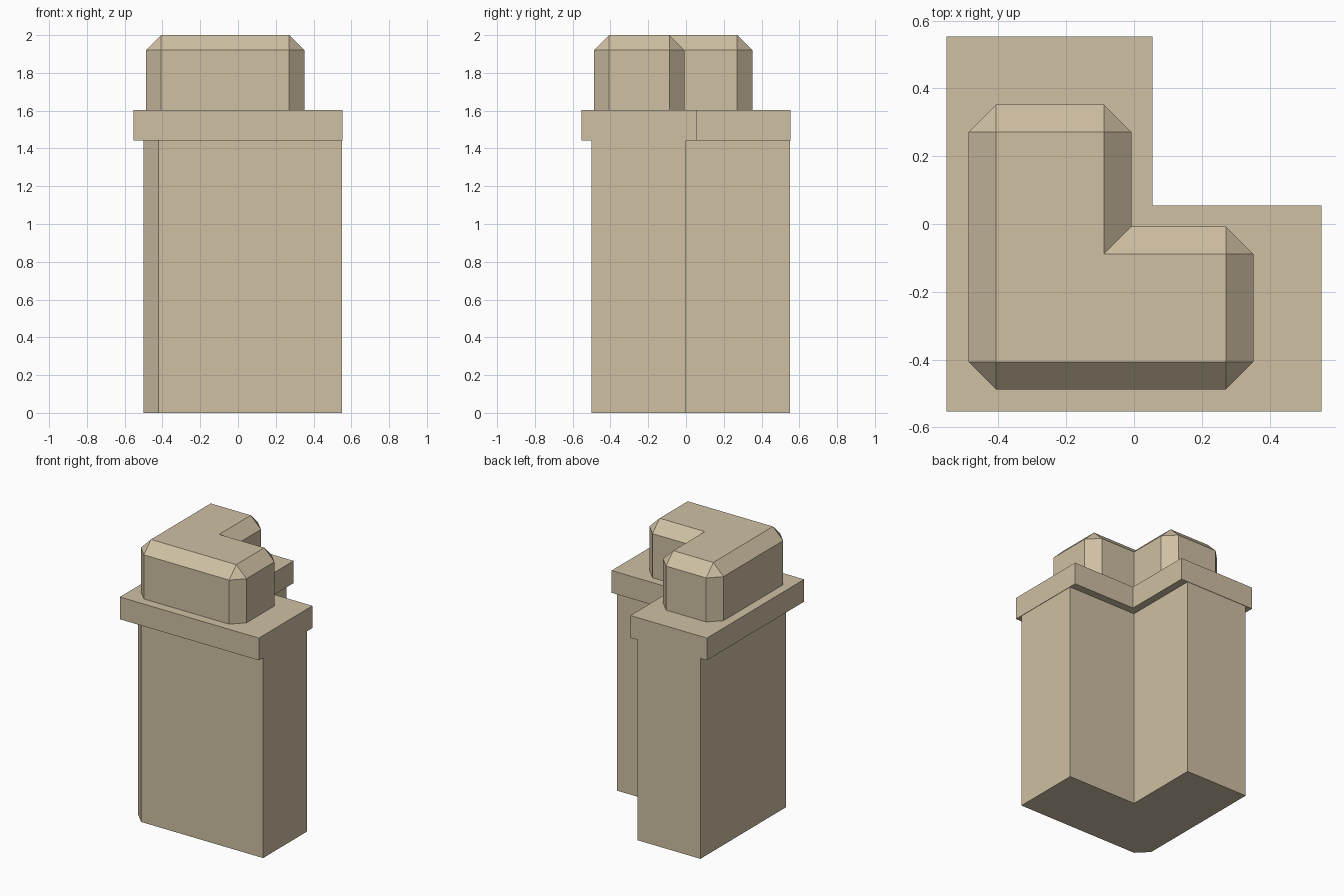
import bpy, bmesh

if "Cube" in bpy.data.objects:
    bpy.data.objects.remove(bpy.data.objects["Cube"])

stone = bpy.data.materials.new("tan stone")
stone.diffuse_color = (0.62, 0.525, 0.365, 1)
stone.use_nodes = True
stone.node_tree.nodes["Principled BSDF"].inputs["Base Color"].default_value = stone.diffuse_color


def l_shape(lo, hi, notch):
    """Counter-clockwise L outline; the back right quarter is missing."""
    return [(lo, lo), (hi, lo), (hi, notch), (notch, notch), (notch, hi), (lo, hi)]


def chamfer(pts, size, corners):
    """Replace each listed corner with two points, grouped per original corner."""
    groups = []
    for i, (x, y) in enumerate(pts):
        if i not in corners:
            groups.append([(x, y)])
            continue
        pair = []
        for nx, ny in (pts[i - 1], pts[(i + 1) % len(pts)]):
            d = abs(nx - x) + abs(ny - y)
            pair.append((x + (nx - x) / d * size, y + (ny - y) / d * size))
        groups.append(pair)
    return groups


def build(name, groups, z0, z1, top=None, z2=None):
    """Upright prism, with an optional sloped rim up to the top outline."""
    bm = bmesh.new()
    ring = [p for g in groups for p in g]
    n = len(ring)
    low = [bm.verts.new((x, y, z0)) for x, y in ring]
    mid = [bm.verts.new((x, y, z1)) for x, y in ring]
    bm.faces.new(low[::-1])
    for i in range(n):
        j = (i + 1) % n
        bm.faces.new((low[i], low[j], mid[j], mid[i]))
    if top is None:
        bm.faces.new(mid)
    else:
        cap = [bm.verts.new((x, y, z2)) for x, y in top]
        bm.faces.new(cap)
        owner = [k for k, g in enumerate(groups) for _ in g]
        for i in range(n):
            j = (i + 1) % n
            a, b = cap[owner[i]], cap[owner[j]]
            bm.faces.new((mid[i], mid[j], a) if a is b else (mid[i], mid[j], b, a))
    bmesh.ops.recalc_face_normals(bm, faces=bm.faces)
    me = bpy.data.meshes.new(name)
    bm.to_mesh(me)
    bm.free()
    me.materials.append(stone)
    ob = bpy.data.objects.new(name, me)
    bpy.context.collection.objects.link(ob)


# Wall body, only its outer front left corner is cut
build("wall_body", chamfer(l_shape(-0.5, 0.55, 0.0), 0.08, {0}), 0, 1.443)

# Overhanging ledge
build("ledge", chamfer(l_shape(-0.553, 0.553, 0.055), 0, set()), 1.443, 1.603)

# Raised cap with bevelled rim and cut outer corners
c = 0.081
build("raised_cap", chamfer(l_shape(-0.488, 0.352, -0.007), c, {0, 1, 2, 4, 5}),
      1.603, 1.92, l_shape(-0.488 + c, 0.352 - c, -0.007 - c), 2.0)
